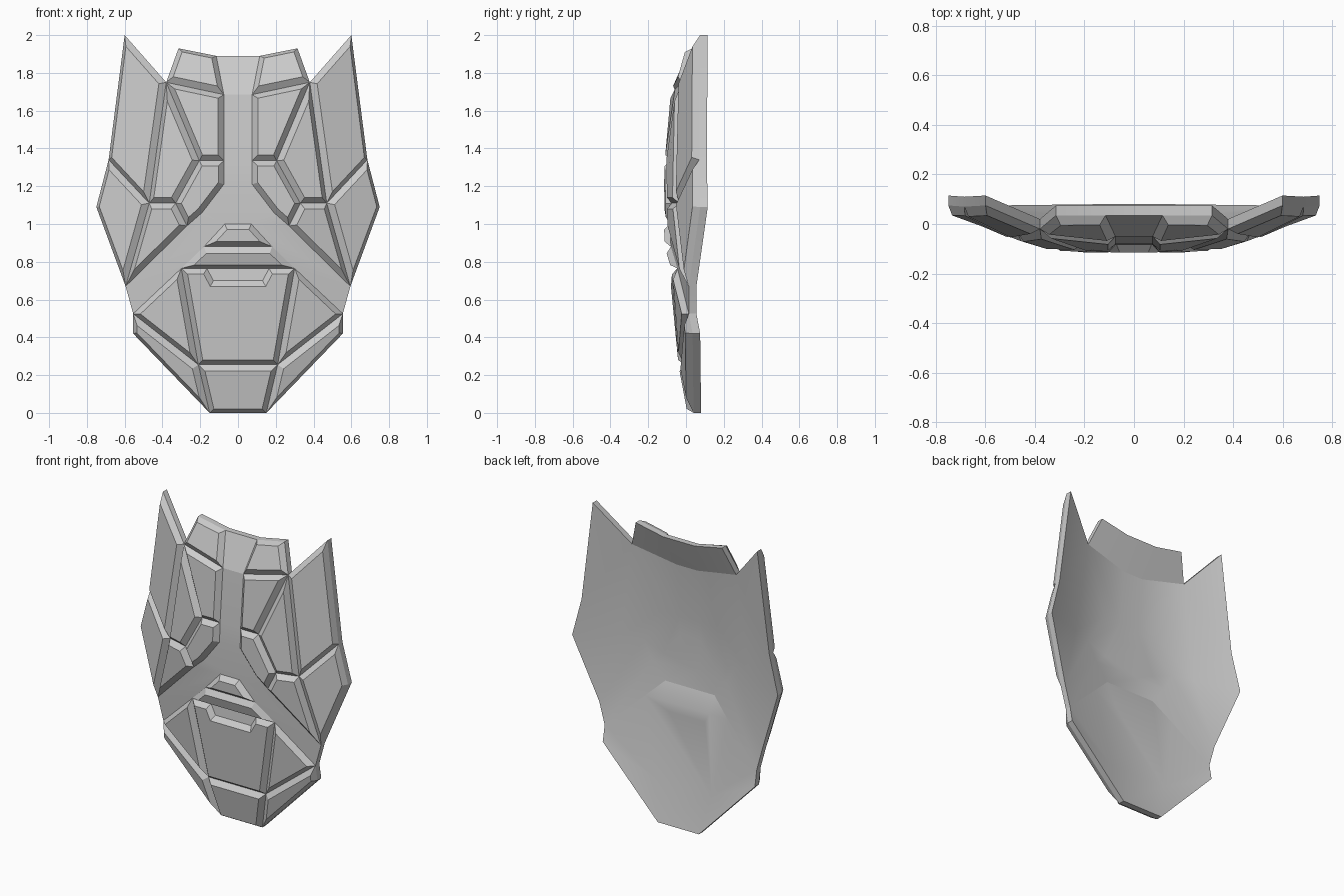
import bpy, bmesh, math

if "Cube" in bpy.data.objects:
    bpy.data.objects.remove(bpy.data.objects["Cube"])

# Shared outline points of the right half: x, groove depth y, z
P = {
    "brow_in": (.115, .035, 1.89), "brow_out": (.315, .035, 1.93),
    "brow_low": (.075, -.05, 1.685), "ear_in": (.38, -.02, 1.75),
    "ear_tip": (.60, .075, 2.0), "ear_low": (.685, .07, 1.34),
    "temple": (.47, -.035, 1.11), "nose_top": (.075, -.08, 1.335),
    "nose_out": (.205, -.08, 1.335), "nose_low": (.075, -.085, 1.21),
    "eye_low": (.33, -.075, 1.11), "cheek_mid": (.19, -.083, 1.06),
    "cheek_in": (.27, -.075, .99), "cheek_out": (.75, .075, 1.09),
    "cheek_low": (.595, .015, .67), "jaw_top": (.555, .015, .525),
    "lip_top": (.07, -.085, 1.0), "lip_mid": (.18, -.08, .88),
    "lip_low": (.30, -.045, .765), "notch_top": (.165, -.045, .765),
    "notch_low": (.13, -.05, .70), "chin_mid": (.21, -.008, .255),
    "jaw_out": (.555, .035, .42), "chin_low": (.15, .04, 0),
}

# Paired raised panels, mirrored to both sides
SIDE_PANELS = {
    "brow": "brow_in brow_out ear_in brow_low",
    "forehead": "brow_low ear_in nose_out nose_top",
    "eye": "ear_in temple eye_low nose_out",
    "nose_side": "nose_top nose_out eye_low cheek_in cheek_mid nose_low",
    "ear": "ear_tip ear_low temple ear_in",
    "outer_cheek": "ear_low cheek_out cheek_low temple",
    "inner_cheek": "temple cheek_low cheek_in eye_low",
    "jaw": "lip_low jaw_top chin_mid",
    "lower_jaw": "jaw_top jaw_out chin_low chin_mid",
}
# Panels that cross the middle, given by their right half
MID_PANELS = {
    "upper_lip": "lip_top lip_mid",
    "lower_lip": "lip_mid lip_low notch_top",
    "chin": "notch_low notch_top lip_low chin_mid",
    "chin_tip": "chin_mid chin_low",
}
# Flat channels between the panels
SIDE_FLATS = ["cheek_in cheek_low jaw_top lip_low lip_mid lip_top"]
MID_FLATS = ["brow_in brow_low", "brow_low nose_top", "nose_top nose_low",
             "nose_low cheek_mid cheek_in lip_top", "notch_top notch_low"]
THICK, BEVEL, RAISE = .04, .028, .032

bm = bmesh.new()
verts = {(k, s): bm.verts.new((s * x, y, z))
         for k, (x, y, z) in P.items() for s in (1, -1)}


def front_face(keys):
    f = bm.faces.new([verts[k] for k in keys])
    f.normal_update()
    if f.normal.y > 0:
        f.normal_flip()
    return f


def side_pair(names):
    return [front_face([(n, s) for n in names.split()]) for s in (1, -1)]


def middle(names):
    n = names.split()
    return front_face([(k, 1) for k in n] + [(k, -1) for k in reversed(n)])


panels = [f for names in SIDE_PANELS.values() for f in side_pair(names)]
panels += [middle(names) for names in MID_PANELS.values()]
for names in SIDE_FLATS:
    side_pair(names)
for names in MID_FLATS:
    middle(names)

# Back of the shell follows the front, closed by a rim
front = list(bm.faces)
rim = [e for e in bm.edges if len(e.link_faces) == 1]
back = {v: bm.verts.new((v.co.x, v.co.y + THICK, v.co.z)) for v in list(bm.verts)}
for f in front:
    g = bm.faces.new([back[v] for v in reversed(f.verts)])
    g.smooth = True
for e in rim:
    a, b = e.verts
    bm.faces.new((a, b, back[b], back[a]))

# Raise each panel with sloped edges
bmesh.ops.inset_individual(bm, faces=panels, thickness=BEVEL, depth=RAISE,
                           use_even_offset=True)
bmesh.ops.recalc_face_normals(bm, faces=bm.faces)

mesh = bpy.data.meshes.new("panelled_mask")
bm.to_mesh(mesh)
bm.free()
mask = bpy.data.objects.new("panelled_mask", mesh)
bpy.context.collection.objects.link(mask)
bpy.context.view_layer.objects.active = mask
mask.select_set(True)
bpy.ops.object.shade_smooth_by_angle(angle=math.radians(14))
